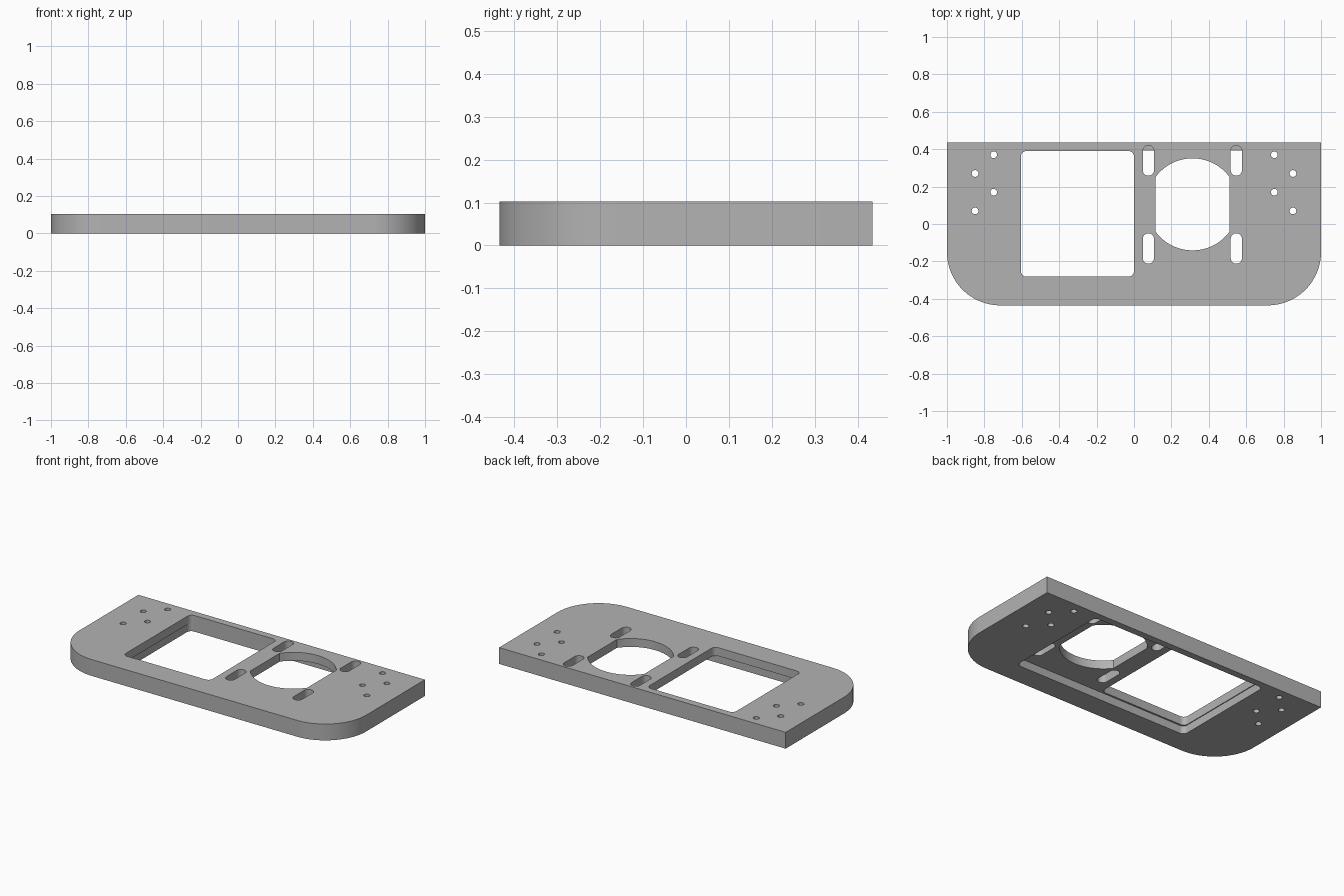
import bpy
import bmesh
from math import cos, sin, pi, asin

HEIGHT = 0.103      # full plate thickness
POCKET_TOP = 0.05   # ceiling of the underside pocket

if "Cube" in bpy.data.objects:
    bpy.data.objects.remove(bpy.data.objects["Cube"], do_unlink=True)

grey = bpy.data.materials.new("plain grey")
grey.use_nodes = True
colour = (0.45, 0.45, 0.45, 1)
grey.diffuse_color = colour
grey.node_tree.nodes["Principled BSDF"].inputs["Base Color"].default_value = colour


def arc(cx, cy, r, start, end, steps):
    return [(cx + r * cos(start + (end - start) * i / steps),
             cy + r * sin(start + (end - start) * i / steps)) for i in range(steps + 1)]


def rounded(x0, x1, y0, y1, front_r, back_r, steps=8):
    """Counter-clockwise rectangle; a zero radius leaves a sharp corner."""
    points = []
    corners = [(x0, y0, 1, 1, front_r, pi), (x1, y0, -1, 1, front_r, 1.5 * pi),
               (x1, y1, -1, -1, back_r, 0), (x0, y1, 1, -1, back_r, pi / 2)]
    for x, y, sx, sy, r, a in corners:
        points += arc(x + sx * r, y + sy * r, r, a, a + pi / 2, steps) if r else [(x, y)]
    return points


def prism(name, outline, z0, z1):
    bm = bmesh.new()
    face = bm.faces.new([bm.verts.new((x, y, z0)) for x, y in outline])
    top = bmesh.ops.extrude_face_region(bm, geom=[face])["geom"]
    bmesh.ops.translate(bm, vec=(0, 0, z1 - z0),
                        verts=[v for v in top if isinstance(v, bmesh.types.BMVert)])
    bmesh.ops.remove_doubles(bm, verts=bm.verts, dist=1e-5)
    bmesh.ops.recalc_face_normals(bm, faces=bm.faces)
    mesh = bpy.data.meshes.new(name)
    bm.to_mesh(mesh)
    bm.free()
    mesh.materials.append(grey)
    obj = bpy.data.objects.new(name, mesh)
    bpy.context.collection.objects.link(obj)
    return obj


# Plate with two large front corners
plate = prism("mounting_plate", rounded(-1, 1, -0.435, 0.435, 0.285, 0, 24), 0, HEIGHT)


def cut(outline, z0=-0.1, z1=0.2):
    cutter = prism("cutter", outline, z0, z1)
    cutter.hide_render = True
    mod = plate.modifiers.new("cut", 'BOOLEAN')
    mod.operation = 'DIFFERENCE'
    mod.solver = 'EXACT'
    mod.object = cutter
    bpy.ops.object.modifier_apply(modifier=mod.name)
    bpy.data.objects.remove(cutter, do_unlink=True)


bpy.ops.object.select_all(action='DESELECT')
plate.select_set(True)
bpy.context.view_layer.objects.active = plate

# Shallow pocket under the openings
cut(rounded(-0.61, 0.61, -0.293, 0.392, 0.03, 0.03), -0.1, POCKET_TOP)

# Rectangular window
cut(rounded(-0.605, 0, -0.282, 0.39, 0.03, 0.03))

# Round opening with flattened sides
cx, cy, r, half = 0.313, 0.105, 0.246, 0.198
a = pi / 2 - asin(half / r)
cut(arc(cx, cy, r, a, pi - a, 24) + arc(cx, cy, r, pi + a, 2 * pi - a, 24))

# Four slots, cut through the thin web only
for x in (0.077, 0.547):
    for y0, y1 in ((-0.212, -0.05), (0.258, 0.42)):
        cut(rounded(x - 0.03, x + 0.03, y0, y1, 0.0299, 0.0299), POCKET_TOP - 0.001)

# Screw holes, mirrored on both ends
for side in (-1, 1):
    for x, y in ((0.75, 0.37), (0.85, 0.27), (0.75, 0.17), (0.85, 0.07)):
        cut(arc(side * x, y, 0.018, 0, 2 * pi, 20)[:-1])

bpy.ops.object.shade_smooth_by_angle(angle=pi / 6)
